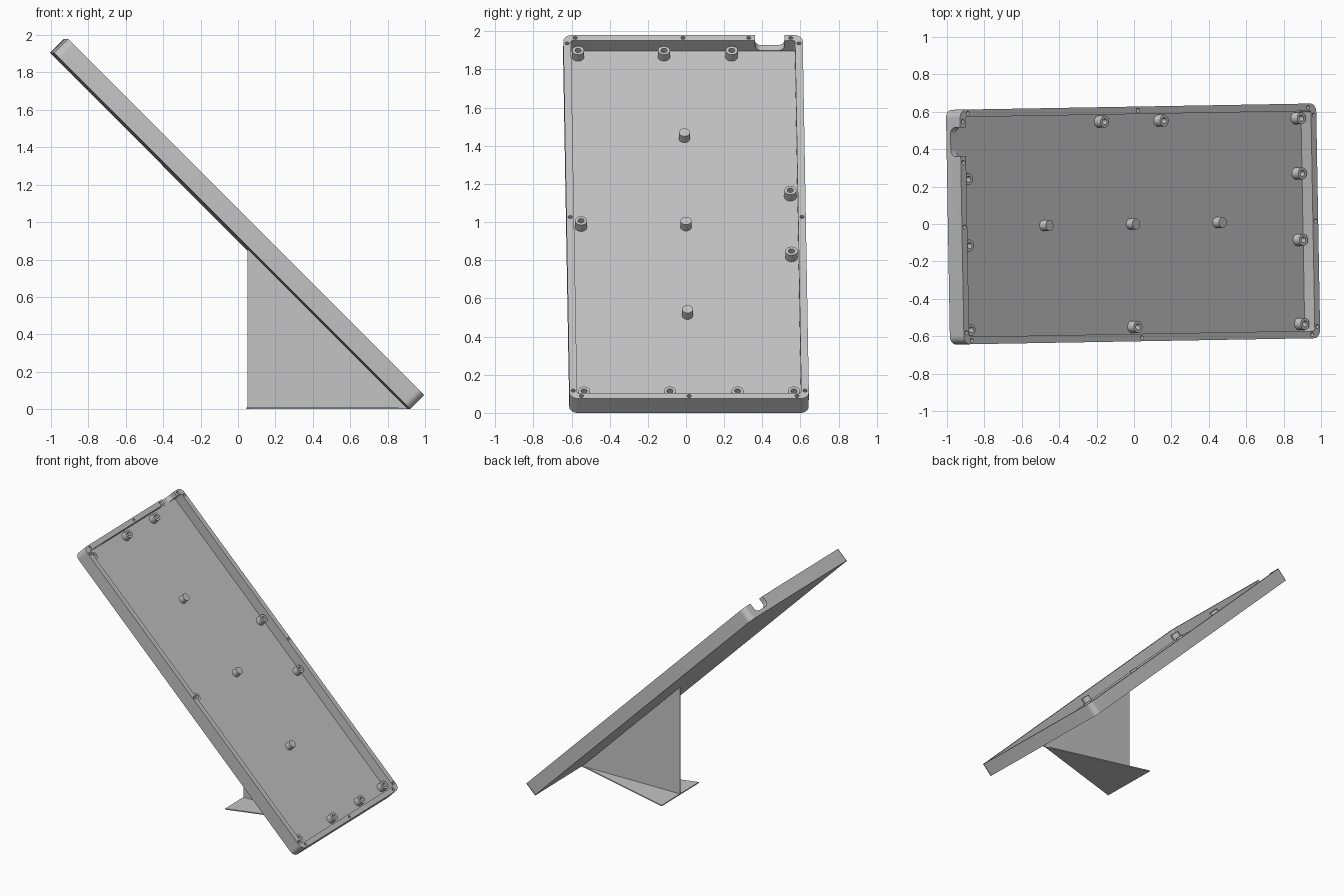
import bpy, bmesh, math
from mathutils import Matrix, Vector

if "Cube" in bpy.data.objects:
    bpy.data.objects.remove(bpy.data.objects["Cube"])

grey = bpy.data.materials.new("light_grey")
grey.diffuse_color = (0.55, 0.55, 0.55, 1)
grey.use_nodes = True
grey.node_tree.nodes["Principled BSDF"].inputs["Base Color"].default_value = grey.diffuse_color

YAW = Matrix.Rotation(math.radians(1), 4, 'Z')
TILT = YAW @ Matrix.Translation((-0.0425, 0, 0.9525)) @ Matrix.Rotation(math.radians(45), 4, 'Y')

L, W, T = 2.694, 1.255, 0.106      # tray length, width, thickness
RIM, FLOOR = 0.04, 0.03


def make(name, bm):
    bmesh.ops.recalc_face_normals(bm, faces=bm.faces)
    me = bpy.data.meshes.new(name)
    bm.to_mesh(me)
    bm.free()
    me.materials.append(grey)
    ob = bpy.data.objects.new(name, me)
    bpy.context.collection.objects.link(ob)
    return ob


def add_prism(bm, pts, z0, z1, m=Matrix()):
    low = [bm.verts.new(m @ Vector((x, y, z0))) for x, y in pts]
    top = [bm.verts.new(m @ Vector((x, y, z1))) for x, y in pts]
    bm.faces.new(low[::-1])
    bm.faces.new(top)
    n = len(pts)
    for i in range(n):
        j = (i + 1) % n
        bm.faces.new((low[i], low[j], top[j], top[i]))


def prism(name, pts, z0, z1, m=Matrix()):
    bm = bmesh.new()
    add_prism(bm, pts, z0, z1, m)
    return make(name, bm)


def circle(x, y, r, n=24):
    return [(x + r * math.cos(2 * math.pi * i / n), y + r * math.sin(2 * math.pi * i / n))
            for i in range(n)]


def rounded(hx, hy, r, steps=8):
    pts = []
    for k, (sx, sy) in enumerate(((1, 1), (-1, 1), (-1, -1), (1, -1))):
        for i in range(steps + 1):
            a = math.pi / 2 * (k + i / steps)
            pts.append((sx * (hx - r) + r * math.cos(a), sy * (hy - r) + r * math.sin(a)))
    return pts


def cut(ob, cutter):
    mod = ob.modifiers.new("cut", 'BOOLEAN')
    mod.operation, mod.solver, mod.object = 'DIFFERENCE', 'EXACT', cutter
    bpy.context.view_layer.objects.active = ob
    bpy.ops.object.modifier_apply(modifier=mod.name)
    bpy.data.objects.remove(cutter)


def smooth(ob):
    bpy.ops.object.select_all(action='DESELECT')
    ob.select_set(True)
    bpy.context.view_layer.objects.active = ob
    bpy.ops.object.shade_smooth_by_angle(angle=math.radians(30))


# Tray: rounded slab with a cavity, a cable notch and screw holes in the rim
tray = prism("tray", rounded(L / 2, W / 2, 0.045), 0, T)
cut(tray, prism("cavity_cutter", rounded(L / 2 - RIM, W / 2 - RIM, 0.01, 4), FLOOR, T + 0.1))

side_on = Matrix(((0, 0, 1, 0), (1, 0, 0, 0.455), (0, 1, 0, FLOOR + 0.102), (0, 0, 0, 1)))
cut(tray, prism("notch_cutter", rounded(0.077, 0.1, 0.035), -L / 2 - 0.1, -L / 2 + RIM + 0.03, side_on))

ex, sy = L / 2 - 0.02, W / 2 - 0.02
holes = [(-ex, 0.345)] + [(s * ex, y) for s in (-1, 1) for y in (-0.565, 0, 0.565)]
holes += [(x, s * sy) for s in (-1, 1) for x in (-1.287, 0, 1.287)]
bm = bmesh.new()
for x, y in holes:
    add_prism(bm, circle(x, y, 0.011, 16), T - 0.06, T + 0.05)
cut(tray, make("screw_hole_cutter", bm))

# Hollow standoffs round the inside, lathed from a short profile
bm = bmesh.new()
spots = [(s * 1.262, y) for s in (-1, 1) for y in (-0.55, -0.1, 0.255)]
spots += [(1.262, 0.55), (-0.225, 0.55), (0.225, 0.55), (0, -0.55)]
profile = [(0.032, FLOOR - 0.005), (0.032, FLOOR + 0.048), (0.016, FLOOR + 0.048), (0.016, FLOOR + 0.004)]
for x, y in spots:
    rings = [[bm.verts.new((px, py, z)) for px, py in circle(x, y, r)] for r, z in profile]
    for a, b in zip(rings, rings[1:]):
        for i in range(24):
            j = (i + 1) % 24
            bm.faces.new((a[i], a[j], b[j], b[i]))
    bm.faces.new(rings[-1])
    bm.faces.new(rings[0][::-1])
standoffs = make("standoffs", bm)

# Solid pins along the middle
bm = bmesh.new()
for x in (-0.655, 0, 0.655):
    add_prism(bm, circle(x, 0, 0.029), FLOOR - 0.005, FLOOR + 0.047)
pins = make("centre_pins", bm)

for ob in (tray, standoffs, pins):
    ob.matrix_world = TILT
    smooth(ob)

# Stand: thin upright triangle on a flat triangular foot
upright = Matrix(((1, 0, 0, 0), (0, 0, 1, 0), (0, 1, 0, 0), (0, 0, 0, 1)))
leg = prism("stand_web", [(0.05, 0), (0.908, 0), (0.05, 0.858)], -0.004, 0.004, upright)
foot = prism("stand_foot", [(0.05, -0.24), (0.9, 0), (0.05, 0.24)], 0, 0.008)
for ob in (leg, foot):
    ob.matrix_world = YAW
